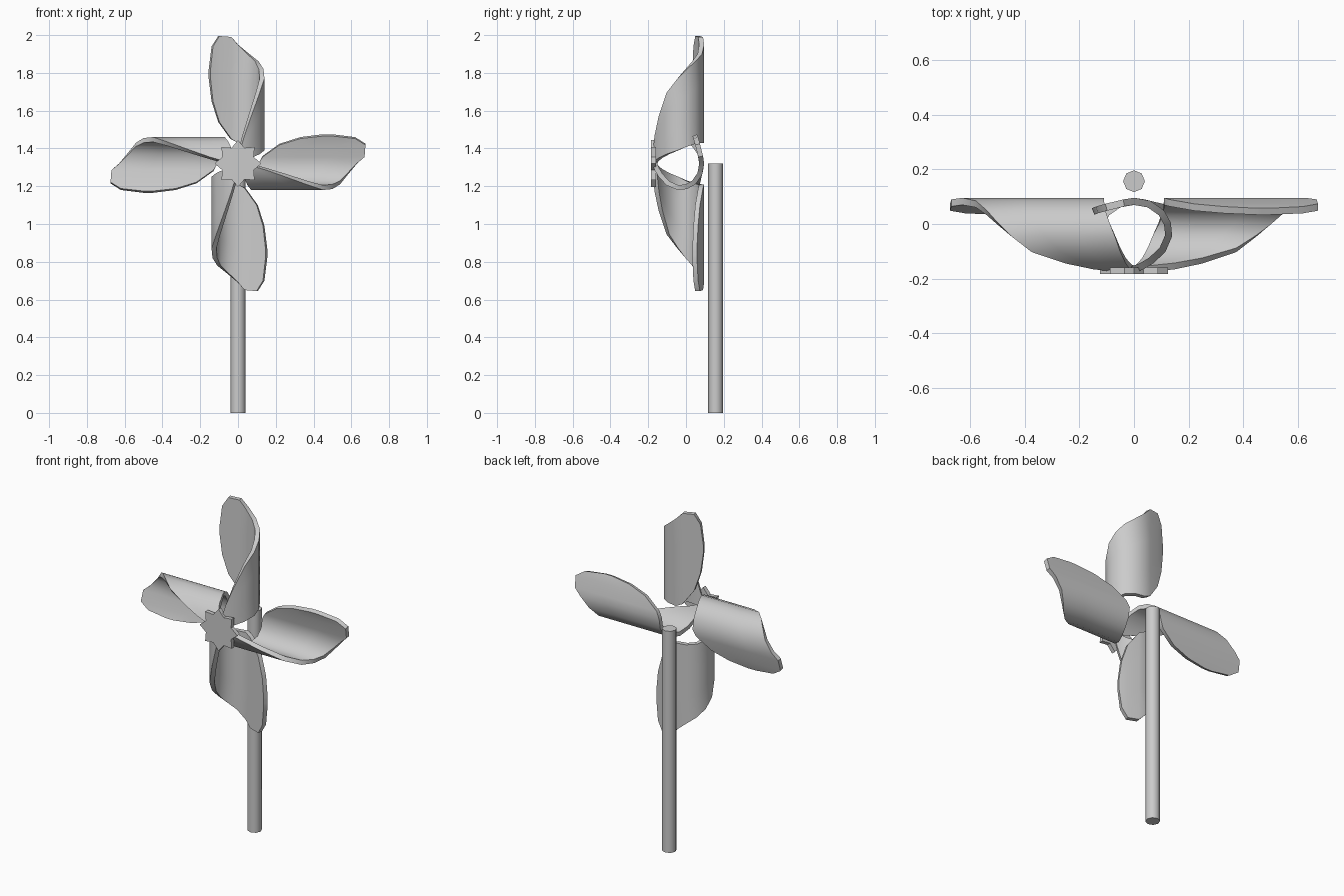
import bpy, bmesh, math
from mathutils import Matrix

if "Cube" in bpy.data.objects:
    bpy.data.objects.remove(bpy.data.objects["Cube"])

HUB_Z = 1.32

# curled blade: (sideways x, depth y, inner reach, outer reach) from rear tail to front flap
STATIONS = [
    (-0.155, 0.058, 0.45, 0.50), (-0.140, 0.064, 0.33, 0.62), (-0.105, 0.074, 0.22, 0.675),
    (-0.040, 0.090, 0.13, 0.67), (0.000, 0.096, 0.11, 0.63), (0.060, 0.085, 0.11, 0.58),
    (0.110, 0.050, 0.105, 0.54), (0.135, 0.005, 0.09, 0.50), (0.140, -0.045, 0.07, 0.45),
    (0.115, -0.103, 0.05, 0.375), (0.070, -0.145, 0.03, 0.25), (0.035, -0.166, 0.015, 0.15),
    (0.000, -0.180, 0.0, 0.03),
]
ROWS = 3


def finish(name, bm):
    bmesh.ops.recalc_face_normals(bm, faces=bm.faces)
    mesh = bpy.data.meshes.new(name)
    bm.to_mesh(mesh)
    bm.free()
    obj = bpy.data.objects.new(name, mesh)
    bpy.context.collection.objects.link(obj)
    return obj


def smooth(obj, angle=35):
    bpy.ops.object.select_all(action='DESELECT')
    obj.select_set(True)
    bpy.context.view_layer.objects.active = obj
    bpy.ops.object.shade_smooth_by_angle(angle=math.radians(angle))


def inward(i):
    # unit normal of the profile, pointing into the curl
    a, b = STATIONS[max(i - 1, 0)], STATIONS[min(i + 1, len(STATIONS) - 1)]
    dx, dy = b[0] - a[0], b[1] - a[1]
    n = math.hypot(dx, dy)
    return dy / n, -dx / n


def make_blade(name, angle, thickness=0.026):
    bm = bmesh.new()
    layers = []
    for t in (0, thickness):
        grid = []
        for i, (x, y, lo, hi) in enumerate(STATIONS):
            nx, ny = inward(i)
            grid.append([bm.verts.new((x + nx * t, y + ny * t, lo + (hi - lo) * k / ROWS))
                         for k in range(ROWS + 1)])
        layers.append(grid)
        for c, d in zip(grid, grid[1:]):
            for k in range(ROWS):
                bm.faces.new((c[k], d[k], d[k + 1], c[k + 1]))
    # rim joining outer and inner skins
    def loop(g):
        return ([c[0] for c in g] + g[-1][1:-1] +
                [c[-1] for c in reversed(g)] + g[0][-2:0:-1])
    a, b = loop(layers[0]), loop(layers[1])
    for i in range(len(a)):
        j = (i + 1) % len(a)
        bm.faces.new((a[i], a[j], b[j], b[i]))
    bm.transform(Matrix.Translation((0, 0, HUB_Z)) @ Matrix.Rotation(angle, 4, 'Y'))
    smooth(finish(name, bm))


for n, side in enumerate(("top", "right", "bottom", "left")):
    make_blade("blade_" + side, n * math.pi / 2)

# eight-pointed star at the front centre
bm = bmesh.new()
ring = []
for i in range(16):
    r, a = (0.124 if i % 2 == 0 else 0.09), i * math.pi / 8
    ring.append(bm.verts.new((r * math.sin(a), -0.184, HUB_Z + r * math.cos(a))))
face = bm.faces.new(ring)
ext = bmesh.ops.extrude_face_region(bm, geom=[face], use_keep_orig=True)
bmesh.ops.translate(bm, vec=(0, 0.024, 0),
                    verts=[v for v in ext["geom"] if isinstance(v, bmesh.types.BMVert)])
finish("hub_star", bm)

# stick behind the blades
bpy.ops.mesh.primitive_cylinder_add(vertices=8, radius=0.04, depth=HUB_Z,
                                    location=(0, 0.157, HUB_Z / 2))
bpy.context.object.name = "stick"
smooth(bpy.context.object, 50)
